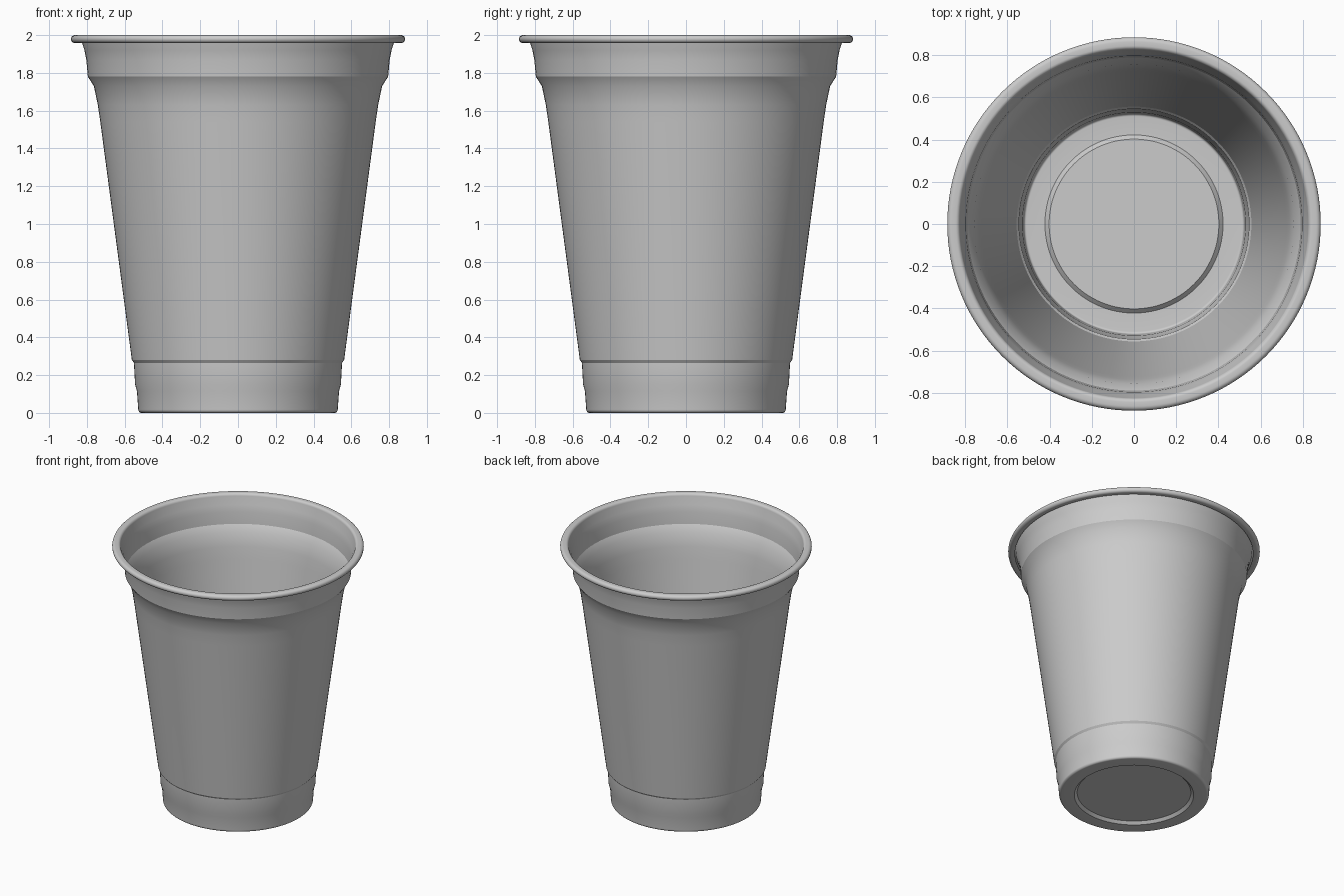
import bpy, bmesh, math

if "Cube" in bpy.data.objects:
    bpy.data.objects.remove(bpy.data.objects["Cube"])

SEGMENTS = 128
WALL = 0.006


def lathe(name, profile, thickness):
    """Spin (radius, z) points around z; the first point lies on the axis."""
    bm = bmesh.new()
    centre = bm.verts.new((0, 0, profile[0][1]))
    rings = []
    for r, z in profile[1:]:
        rings.append([bm.verts.new((r * math.cos(2 * math.pi * j / SEGMENTS),
                                    r * math.sin(2 * math.pi * j / SEGMENTS), z))
                      for j in range(SEGMENTS)])
    for j in range(SEGMENTS):
        k = (j + 1) % SEGMENTS
        bm.faces.new((centre, rings[0][k], rings[0][j]))
        for a, b in zip(rings, rings[1:]):
            bm.faces.new((a[j], a[k], b[k], b[j]))
    mesh = bpy.data.meshes.new(name)
    bm.to_mesh(mesh)
    bm.free()
    obj = bpy.data.objects.new(name, mesh)
    bpy.context.collection.objects.link(obj)
    bpy.context.view_layer.objects.active = obj
    obj.select_set(True)
    mod = obj.modifiers.new("wall_thickness", 'SOLIDIFY')
    mod.thickness = thickness
    mod.offset = -1
    bpy.ops.object.modifier_apply(modifier=mod.name)
    bpy.ops.object.shade_smooth_by_angle(angle=math.radians(25))
    return obj


def arc(cx, cz, rx, rz, start, end, steps):
    """Elliptical arc points, angles in degrees."""
    pts = []
    for i in range(steps + 1):
        a = math.radians(start + (end - start) * i / steps)
        pts.append((cx + rx * math.cos(a), cz + rz * math.sin(a)))
    return pts


# Base with raised centre panel and rounded foot
base = [(0, 0.02), (0.40, 0.02), (0.42, 0.0)] + arc(0.51, 0.018, 0.018, 0.018, -90, 0, 6)

# Side wall: stacking steps, straight taper, shoulder step and flare
wall = [(0.535, 0.115), (0.545, 0.15), (0.551, 0.265), (0.562, 0.28),
        (0.729, 1.54), (0.742, 1.63), (0.763, 1.73), (0.795, 1.78),
        (0.803, 1.87), (0.813, 1.92), (0.829, 1.968)]

# Outward rolled rim
rim = (arc(0.845, 1.978, 0.014, 0.016, 170, 90, 5)
       + arc(0.863, 1.979, 0.016, 0.015, 90, -90, 10)
       + [(0.838, 1.967)])

cup = lathe("cup", base + wall + rim, WALL)
